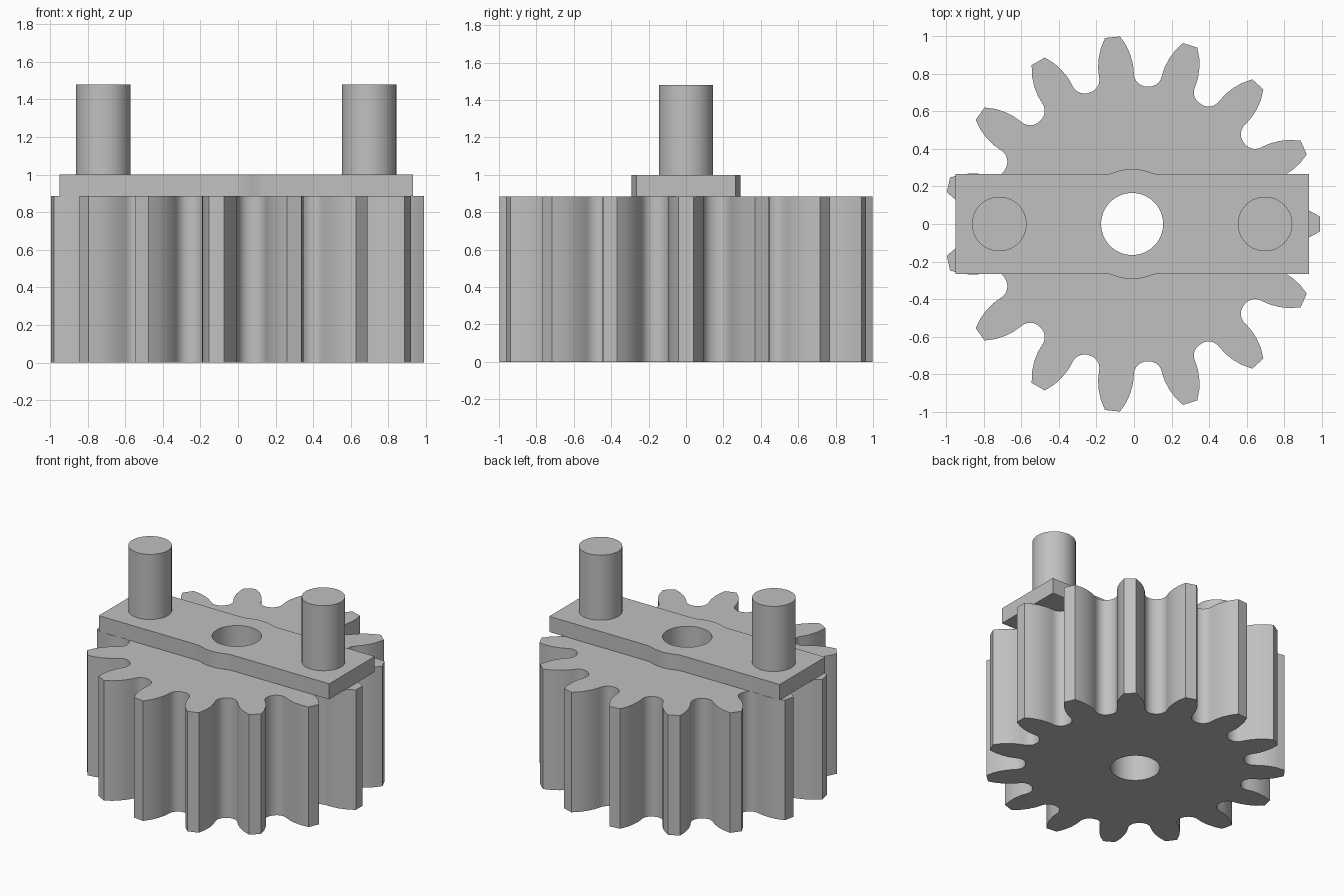
import bpy
import bmesh
from math import cos, sin, pi, radians

cube = bpy.data.objects.get("Cube")
if cube:
    bpy.data.objects.remove(cube, do_unlink=True)

CENTRE_X = -0.01
TEETH = 15
GEAR_TOP, ARM_TOP, PIN_TOP = 0.885, 1.0, 1.48

steel = bpy.data.materials.new("grey_steel")
steel.use_nodes = True
grey = (0.53, 0.53, 0.53, 1)
steel.diffuse_color = grey
steel.node_tree.nodes["Principled BSDF"].inputs["Base Color"].default_value = grey


def circle(radius, count=64):
    return [(radius * cos(2 * pi * i / count), radius * sin(2 * pi * i / count))
            for i in range(count)]


def plate(name, loops, bottom, top, x=0):
    """Extrude an outline, with optional holes, from bottom to top."""
    bm = bmesh.new()
    edges = []
    for loop in loops:
        verts = [bm.verts.new((px, py, bottom)) for px, py in loop]
        edges += [bm.edges.new((v, verts[i - 1])) for i, v in enumerate(verts)]
    if len(loops) == 1:
        bm.faces.new(verts)
    else:
        bmesh.ops.triangle_fill(bm, edges=edges, use_beauty=True)
    extruded = bmesh.ops.extrude_face_region(bm, geom=bm.faces[:], use_keep_orig=True)
    raised = [g for g in extruded["geom"] if isinstance(g, bmesh.types.BMVert)]
    bmesh.ops.translate(bm, verts=raised, vec=(0, 0, top - bottom))
    bmesh.ops.recalc_face_normals(bm, faces=bm.faces[:])
    mesh = bpy.data.meshes.new(name)
    bm.to_mesh(mesh)
    bm.free()
    mesh.materials.append(steel)
    obj = bpy.data.objects.new(name, mesh)
    obj.location.x = CENTRE_X + x
    bpy.context.collection.objects.link(obj)
    bpy.ops.object.select_all(action='DESELECT')
    obj.select_set(True)
    bpy.context.view_layer.objects.active = obj
    bpy.ops.object.shade_smooth_by_angle(angle=radians(30))
    return obj


# Tooth flank from root to tip: radius, half angle in degrees
flank = [(0.735, 12), (0.736, 10.8), (0.742, 9.4), (0.752, 8.3), (0.766, 7.4),
         (0.785, 6.8), (0.81, 6.6), (0.85, 6.3), (0.9, 5.4), (0.95, 4.1), (1.0, 2.3)]
tooth = [(r, -a) for r, a in flank] + [(r, a) for r, a in reversed(flank[1:])]
gear = []
for t in range(TEETH):
    for r, a in tooth:
        angle = radians(a + t * 360 / TEETH)
        gear.append((r * cos(angle), r * sin(angle)))
plate("gear_wheel", [gear, circle(0.165)], 0, GEAR_TOP)

# Crossbar with a slight bulge around the bore
edge = [(0.94, 0.265), (0.14, 0.265), (0.115, 0.268), (0.09, 0.277), (0.06, 0.286), (0.03, 0.291)]
upper = edge + [(0, 0.292)] + [(-x, y) for x, y in reversed(edge)]
bar = upper + [(-x, -y) for x, y in upper]
plate("crossbar", [bar, circle(0.165)], GEAR_TOP, ARM_TOP)

# Two upright pins
for side, name in ((1, "left_pin"), (-1, "right_pin")):
    plate(name, [circle(0.145)], ARM_TOP, PIN_TOP, side * 0.707)
